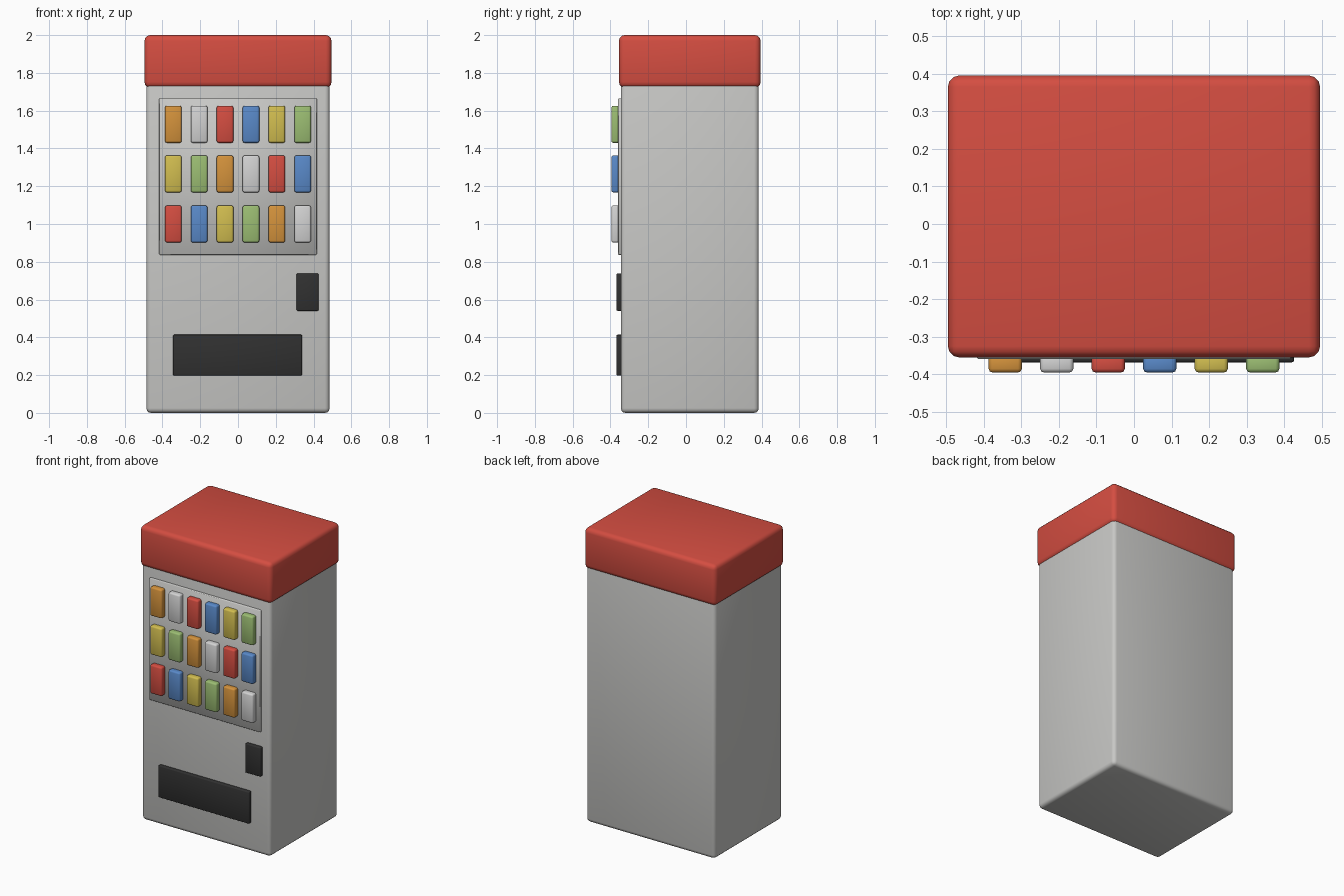
import bpy
import bmesh
from mathutils import Vector

cube = bpy.data.objects.get("Cube")
if cube:
    bpy.data.objects.remove(cube, do_unlink=True)


def material(name, rgb):
    mat = bpy.data.materials.new(name)
    mat.use_nodes = True
    color = (*rgb, 1)
    mat.diffuse_color = color
    bsdf = next(n for n in mat.node_tree.nodes if n.type == 'BSDF_PRINCIPLED')
    bsdf.inputs["Base Color"].default_value = color
    return mat


grey = material("light_grey", (0.58, 0.58, 0.565))
red = material("red", (0.66, 0.075, 0.053))
dark = material("charcoal", (0.03, 0.03, 0.03))
orange = material("orange", (0.66, 0.29, 0.045))
white = material("white", (0.65, 0.65, 0.65))
blue = material("blue", (0.1, 0.25, 0.58))
yellow = material("yellow", (0.64, 0.51, 0.08))
green = material("green", (0.33, 0.51, 0.17))


def box(name, low, high, mat, radius, segments=2):
    """Rounded box spanning two opposite corners."""
    low, high = Vector(low), Vector(high)
    center, size = (low + high) / 2, high - low
    bm = bmesh.new()
    bmesh.ops.create_cube(bm, size=1)
    bmesh.ops.scale(bm, vec=size, verts=bm.verts)
    bmesh.ops.bevel(bm, geom=bm.edges[:], offset=radius, segments=segments,
                    profile=0.5, affect='EDGES', clamp_overlap=True)
    mesh = bpy.data.meshes.new(name)
    bm.to_mesh(mesh)
    bm.free()
    mesh.materials.append(mat)
    mesh.shade_smooth()
    obj = bpy.data.objects.new(name, mesh)
    obj.location = center
    bpy.context.collection.objects.link(obj)
    return obj


# Cabinet and overhanging top
box("cabinet", (-0.485, -0.345, 0), (0.485, 0.385, 1.76), grey, 0.025, 3)
box("top_cap", (-0.495, -0.355, 1.722), (0.495, 0.395, 2), red, 0.03, 3)

# Raised display panel, coin box and pickup slot
box("display_panel", (-0.417, -0.359, 0.837), (0.417, -0.33, 1.665), grey, 0.003, 1)
box("coin_box", (0.31, -0.368, 0.54), (0.426, -0.33, 0.738), dark, 0.006)
box("pickup_slot", (-0.344, -0.368, 0.197), (0.339, -0.33, 0.414), dark, 0.006)

# Three rows of cans, each shifted along the same colour cycle
cycle = [orange, white, red, blue, yellow, green]
for row, z in enumerate((1.528, 1.265, 1.0)):
    for col in range(6):
        x = (col - 2.5) * 0.137
        box(f"can_{row + 1}_{col + 1}", (x - 0.044, -0.395, z - 0.098),
            (x + 0.044, -0.345, z + 0.098), cycle[(col + 4 * row) % 6], 0.01)
